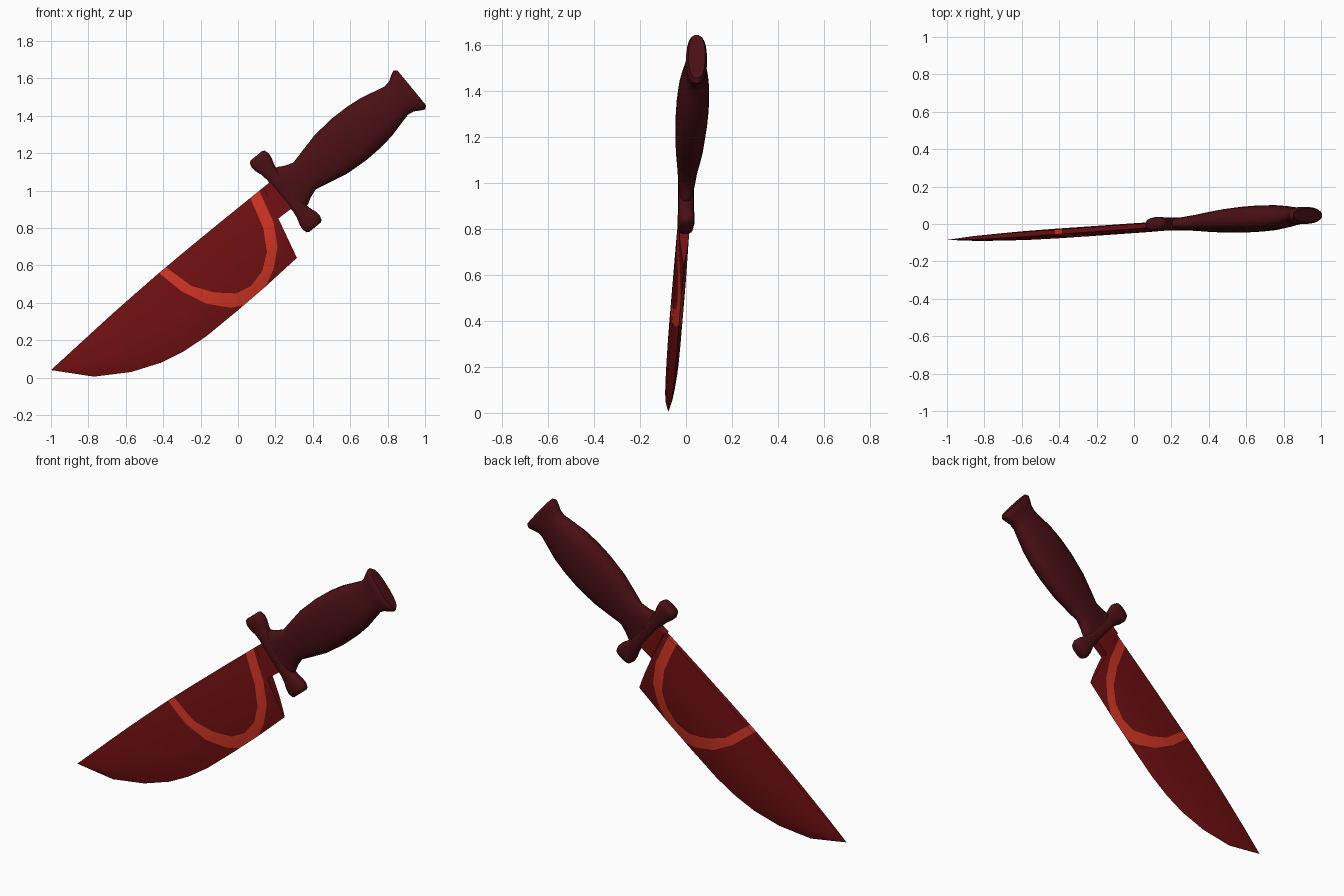
import bpy, bmesh, math
from mathutils import Vector

if "Cube" in bpy.data.objects:
    bpy.data.objects.remove(bpy.data.objects["Cube"])

D = Vector((0.773, 0.054, 0.635))      # along the knife, towards the pommel
N = Vector((-0.635, 0.0, 0.773))       # across the knife, towards the spine
Y = Vector((0, 1, 0))                  # through the thickness
C = Vector((0.255, 0.0, 0.995))        # centre of the guard


def material(name, rgb):
    m = bpy.data.materials.new(name)
    m.diffuse_color = (*rgb, 1)
    m.use_nodes = True
    m.node_tree.nodes["Principled BSDF"].inputs["Base Color"].default_value = m.diffuse_color
    return m


BLADE = material("dark red blade", (0.165, 0.005, 0.006))
STRIPE = material("bright red stripe", (0.63, 0.035, 0.018))
GRIP = material("deep maroon grip", (0.068, 0.005, 0.007))


def mid(x, z, w=0.0):
    """Point on the slightly tilted mid-plane, offset by w in thickness."""
    return Vector((x, 0.054 * (0.777 * x + 0.63 * z) - 0.0445 + w, z))


def loft(rings, caps=(True, True)):
    bm = bmesh.new()
    vs = [[bm.verts.new(p) for p in r] for r in rings]
    n = len(rings[0])
    for a, b in zip(vs, vs[1:]):
        for i in range(n):
            j = (i + 1) % n
            bm.faces.new((a[i], a[j], b[j], b[i]))
    if caps[0]:
        bm.faces.new(vs[0][::-1])
    if caps[1]:
        bm.faces.new(vs[-1])
    bmesh.ops.remove_doubles(bm, verts=bm.verts[:], dist=1e-5)
    bmesh.ops.recalc_face_normals(bm, faces=bm.faces[:])
    return bm


def finish(bm, name, mats, angle=35):
    me = bpy.data.meshes.new(name)
    bm.to_mesh(me)
    bm.free()
    for m in mats:
        me.materials.append(m)
    ob = bpy.data.objects.new(name, me)
    bpy.context.collection.objects.link(ob)
    bpy.ops.object.select_all(action='DESELECT')
    ob.select_set(True)
    bpy.context.view_layer.objects.active = ob
    bpy.ops.object.shade_smooth_by_angle(angle=math.radians(angle))
    return ob


def ring(centre, a, b, power, sides=20):
    """Superellipse ring spanned by the half-axis vectors a and b."""
    pts = []
    for i in range(sides):
        t = 2 * math.pi * (i + 0.5) / sides
        c, s = math.cos(t), math.sin(t)
        pts.append(centre + a * math.copysign(abs(c) ** (2 / power), c)
                   + b * math.copysign(abs(s) ** (2 / power), s))
    return pts


# Blade: stations of (edge x, edge z, spine x, spine z, thickness)
stations = [(-1, .04, -1, .04, 0), (-.77, .005, -.88, .15, .55),
            (-.57, .03, -.76, .26, .8), (-.41, .08, -.65, .36, .95),
            (-.29, .14, -.55, .448, 1), (-.17, .22, -.43, .553, 1),
            (0, .36, -.26, .695, 1), (.14, .48, -.1, .826, 1),
            (.315, .64, .137, 1.018, .9)]
section = [(0, .013), (.2, .021), (.45, .026), (.7, .022), (.88, .011), (1, 0)]
loop = section + [(t, -h) for t, h in section[-2::-1]]
rings = []
for ex, ez, sx, sz, k in stations:
    rings.append([mid(sx + (ex - sx) * t, sz + (ez - sz) * t, h * k)
                  for t, h in loop])
bm = loft(rings, (False, True))

# Stripe: cut the blade along two convex outlines, colour what lies between
outer = [(-.50, .625), (-.43, .565), (-.3, .46), (-.17, .395), (-.04, .373),
         (.05, .39), (.14, .47), (.19, .58), (.212, .7), (.19, .83), (.10, 1.03)]
inner = [(-.44, .65), (-.385, .59), (-.25, .49), (-.13, .455), (-.01, .45),
         (.07, .49), (.13, .57), (.155, .67), (.135, .8), (.04, 1.02)]


def segments(outline):
    for (x0, z0), (x1, z1) in zip(outline, outline[1:]):
        yield Vector((x0, 0, z0)), Vector((z0 - z1, 0, x1 - x0))


def inside(outline, p):
    return all((p - co).dot(no) > 0 for co, no in segments(outline))


for outline in (outer, inner):
    for co, no in segments(outline):
        bmesh.ops.bisect_plane(bm, geom=bm.verts[:] + bm.edges[:] + bm.faces[:],
                               dist=1e-5, plane_co=co, plane_no=no.normalized())
for f in bm.faces:
    p = f.calc_center_median()
    f.material_index = int(inside(outer, p) and not inside(inner, p))
finish(bm, "blade", [BLADE, STRIPE])

# Tang: short neck joining blade and guard
neck = [(.135, 1.016), (.215, .85), (.30, .915), (.20, 1.068)]
finish(loft([[mid(x, z, w) for x, z in neck] for w in (-.024, .024)]),
       "tang", [BLADE])

# Guard: bar with a swollen knob at each end, mirrored about the middle
half = [(.247, .040, .024), (.240, .052, .032), (.215, .060, .037),
        (.185, .056, .037), (.150, .044, .034), (.110, .038, .034)]
guard = [(-v, a, b) for v, a, b in half] + half[::-1]
finish(loft([ring(C + N * v, D * a, Y * b, 2.6) for v, a, b in guard]),
       "guard", [GRIP], 50)

# Handle: flared collar, swelling grip, narrow neck and flared pommel
grip = [(.02, .135, .034), (.05, .130, .036), (.08, .112, .040),
        (.13, .094, .045), (.21, .113, .054), (.31, .136, .063),
        (.44, .146, .069), (.54, .143, .070), (.63, .132, .067),
        (.71, .112, .058), (.765, .099, .049), (.80, .105, .045),
        (.835, .126, .046), (.855, .135, .045), (.872, .122, .036)]
finish(loft([ring(C + D * u, N * a, Y * b, 2.4) for u, a, b in grip]),
       "handle", [GRIP], 45)
